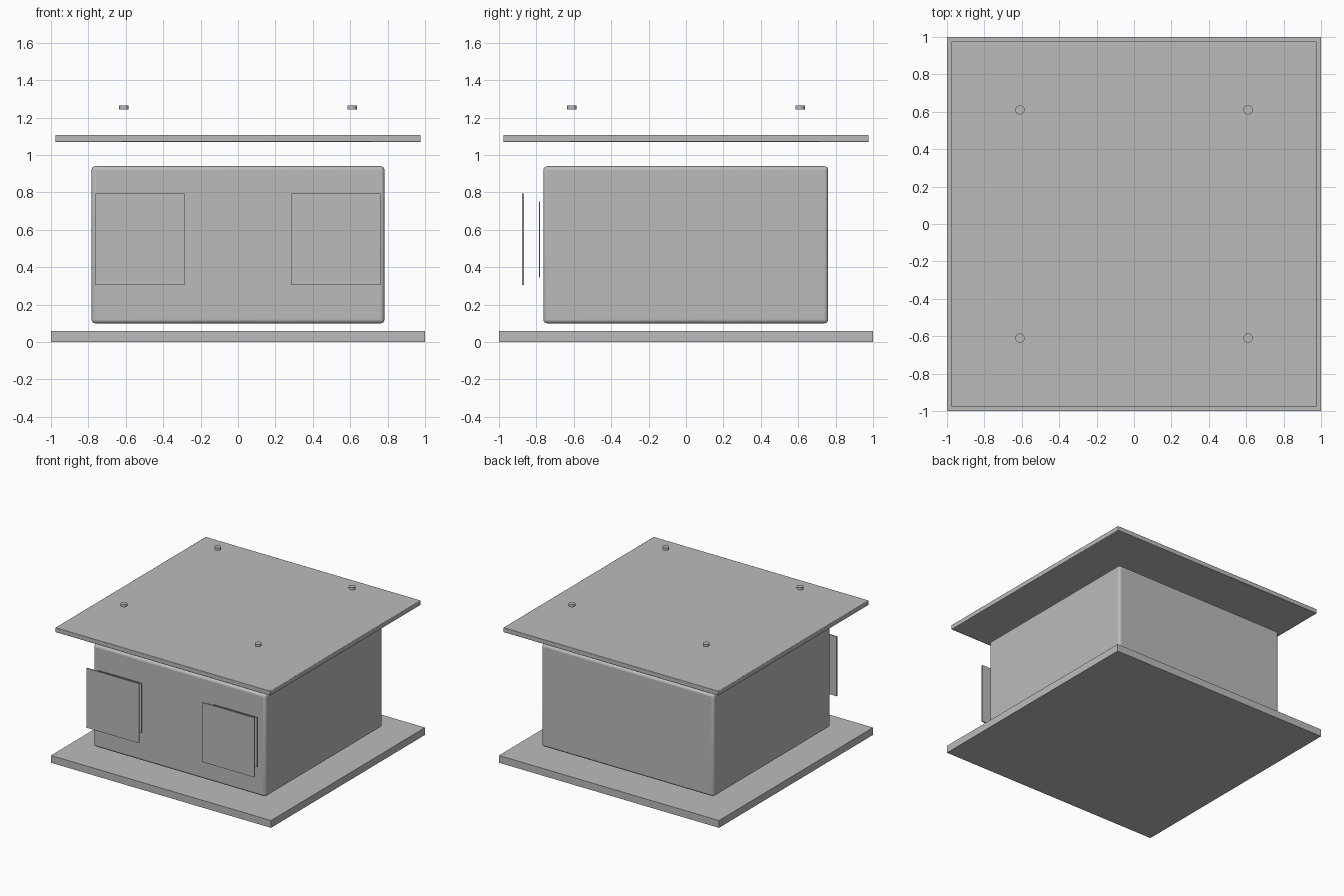
import bpy

if "Cube" in bpy.data.objects:
    bpy.data.objects.remove(bpy.data.objects["Cube"])

# One grey for the whole model
grey = bpy.data.materials.new("plain_grey")
grey.diffuse_color = (0.5, 0.5, 0.5, 1)
grey.use_nodes = True
grey.node_tree.nodes["Principled BSDF"].inputs["Base Color"].default_value = grey.diffuse_color


def finish(obj, name, bevel=0.0, segments=1):
    obj.name = name
    obj.data.materials.append(grey)
    if bevel:
        mod = obj.modifiers.new("rounded_edges", 'BEVEL')
        mod.width, mod.segments = bevel, segments
        bpy.ops.object.shade_smooth_by_angle()
    return obj


def box(name, x, y, z, bevel=0.0, segments=1):
    """Box from (min, max) ranges on each axis."""
    ranges = (x, y, z)
    bpy.ops.mesh.primitive_cube_add(size=1, location=[(a + b) / 2 for a, b in ranges])
    obj = bpy.context.object
    obj.scale = [b - a for a, b in ranges]
    bpy.ops.object.transform_apply(location=False, rotation=False, scale=True)
    return finish(obj, name, bevel, segments)


# Base slab, main body and floating lid
box("base_slab", (-1, 1), (-1, 1), (0, 0.06))
box("body", (-0.783, 0.783), (-0.762, 0.76), (0.10, 0.94), 0.02, 4)
box("lid", (-0.977, 0.977), (-0.977, 0.977), (1.07, 1.108), 0.004, 2)

# Front panels, each a cover with a smaller thin backing behind it
for side, cx in (("left", -0.525), ("right", 0.525)):
    box(side + "_panel_cover", (cx - 0.238, cx + 0.238), (-0.877, -0.867), (0.304, 0.793))
    box(side + "_panel_backing", (cx - 0.198, cx + 0.198), (-0.786, -0.781), (0.344, 0.75))

# Lid screws
for x in (-0.61, 0.61):
    for y in (-0.61, 0.61):
        bpy.ops.mesh.primitive_cylinder_add(vertices=32, radius=0.025, depth=0.021,
                                            location=(x, y, 1.2545))
        finish(bpy.context.object, "lid_screw")
        bpy.ops.object.shade_smooth_by_angle()
